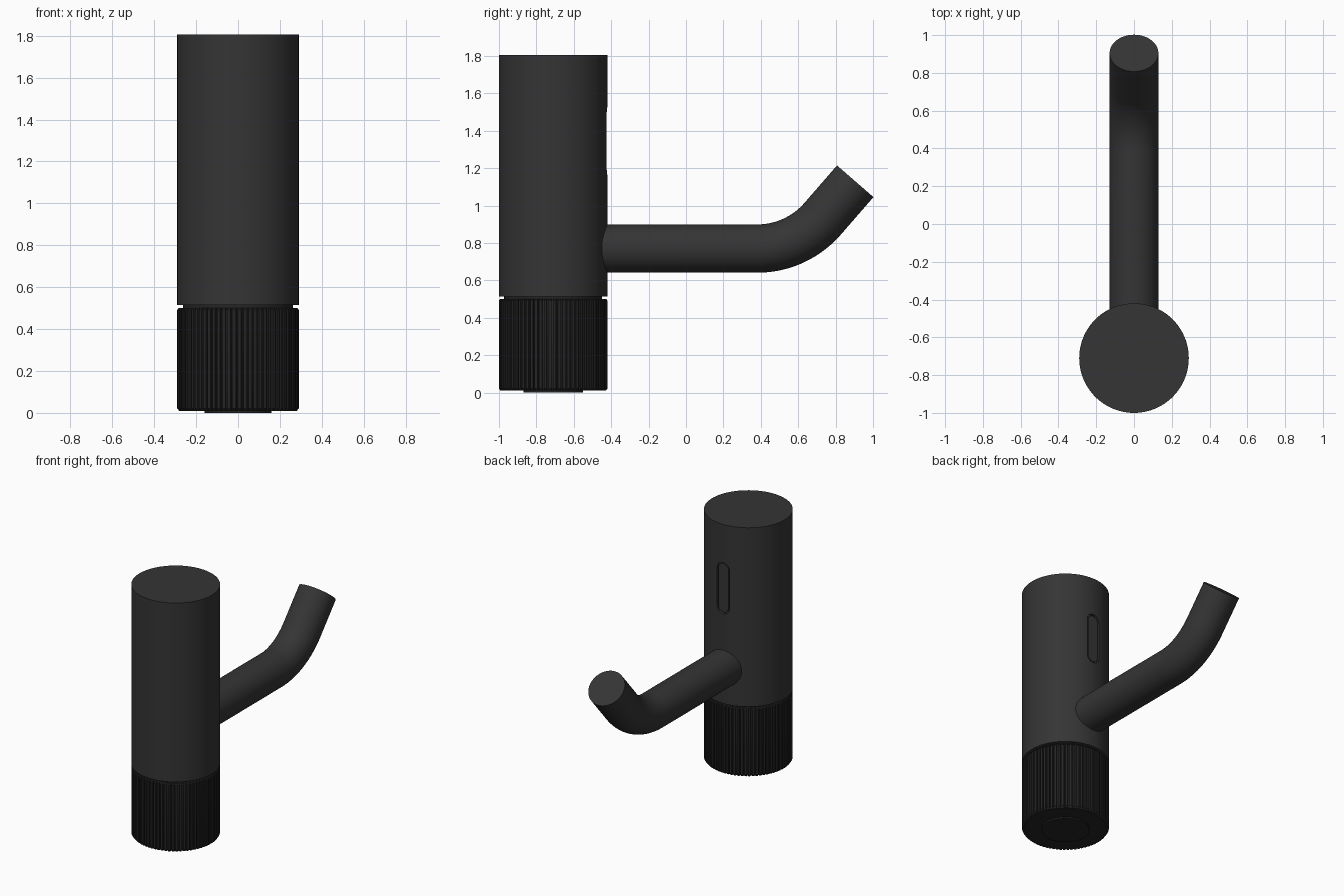
import bpy, bmesh
from math import sin, cos, pi, radians
from mathutils import Vector, Matrix

cube = bpy.data.objects.get("Cube")
if cube:
    bpy.data.objects.remove(cube, do_unlink=True)

AXIS_Y = -0.71   # centre line of the upright body
RADIUS = 0.29


def material(name, value):
    mat = bpy.data.materials.new(name)
    mat.use_nodes = True
    colour = (value, value, value, 1)
    mat.diffuse_color = colour
    bsdf = mat.node_tree.nodes["Principled BSDF"]
    bsdf.inputs["Base Color"].default_value = colour
    bsdf.inputs["Roughness"].default_value = 0.6
    return mat


BLACK = material("matte black", 0.035)
DARK = material("dark black", 0.018)


def finish(name, bm, mat, smooth=True):
    bmesh.ops.recalc_face_normals(bm, faces=bm.faces)
    mesh = bpy.data.meshes.new(name)
    bm.to_mesh(mesh)
    bm.free()
    mesh.materials.append(mat)
    obj = bpy.data.objects.new(name, mesh)
    bpy.context.collection.objects.link(obj)
    if smooth:
        bpy.ops.object.select_all(action="DESELECT")
        obj.select_set(True)
        bpy.context.view_layer.objects.active = obj
        bpy.ops.object.shade_smooth_by_angle(angle=radians(35))
    return obj


def loft(rings):
    """Closed solid through a list of equally long point rings."""
    bm = bmesh.new()
    loops = [[bm.verts.new(p) for p in ring] for ring in rings]
    n = len(loops[0])
    for a, b in zip(loops, loops[1:]):
        for i in range(n):
            j = (i + 1) % n
            bm.faces.new((a[i], a[j], b[j], b[i]))
    bm.faces.new(loops[0][::-1])
    bm.faces.new(loops[-1])
    return bm


def circle(r, z, n=96):
    return [(r * cos(2 * pi * i / n), AXIS_Y + r * sin(2 * pi * i / n), z)
            for i in range(n)]


def toothed(scale, z, depth=0.011, teeth=72):
    """Ring with square grip ridges, four points per tooth."""
    pts = []
    for t in range(teeth):
        for part, r in ((0, RADIUS), (0.6, RADIUS), (0.68, RADIUS - depth), (0.92, RADIUS - depth)):
            a = 2 * pi * (t + part) / teeth
            pts.append((r * scale * cos(a), AXIS_Y + r * scale * sin(a), z))
    return pts


def pill(half_width, z_low, z_high, y_in, y_out, n=16):
    """Upright stadium shape extruded along y."""
    outline = []
    for centre, start in ((z_high - half_width, 0), (z_low + half_width, pi)):
        for i in range(n + 1):
            a = start + pi * i / n
            outline.append((half_width * cos(a), centre + half_width * sin(a)))
    return loft([[(x, y, z) for x, z in outline] for y in (y_in, y_out)])


# Upright body, with a shallow slot on the back above the arm
body = finish("body", loft([circle(RADIUS, 0.515), circle(RADIUS, 1.805)]), BLACK)
back = AXIS_Y + RADIUS
cutter = finish("slot_cutter", pill(0.05, 1.16, 1.53, back - 0.02, back + 0.1), BLACK, False)
cutter.hide_render = True
cutter.hide_viewport = True
cut = body.modifiers.new("slot", "BOOLEAN")
cut.object = cutter
cut.solver = "EXACT"
finish("slot_button", pill(0.04, 1.17, 1.52, back - 0.04, back - 0.006), BLACK)

# Narrow neck between body and knob
finish("neck", loft([circle(0.262, 0.47), circle(0.262, 0.53)]), DARK)

# Ridged knob with softened rims, standing on a small foot
finish("ridged_knob", loft([toothed(0.97, 0.01), toothed(1, 0.022),
                            toothed(1, 0.492), toothed(0.98, 0.5)]), DARK)
finish("foot", loft([circle(0.16, 0), circle(0.16, 0.03)]), DARK)

# Bent arm: straight run, arc, straight tip
ARM_R, ARM_Z, BEND_Y, BEND_R, TIP = 0.129, 0.77, 0.38, 0.465, 0.265
ANGLE = radians(49)
path = [(-0.6, ARM_Z, 0)]
for i in range(25):
    a = ANGLE * i / 24
    path.append((BEND_Y + BEND_R * sin(a), ARM_Z + BEND_R * (1 - cos(a)), a))
y, z, a = path[-1]
path.append((y + TIP * cos(a), z + TIP * sin(a), a))
rings = []
for y, z, a in path:
    ring = []
    for i in range(64):
        t = 2 * pi * i / 64
        side, up = ARM_R * cos(t), ARM_R * sin(t)
        ring.append((side, y - up * sin(a), z + up * cos(a)))
    rings.append(ring)
finish("arm", loft(rings), BLACK)
